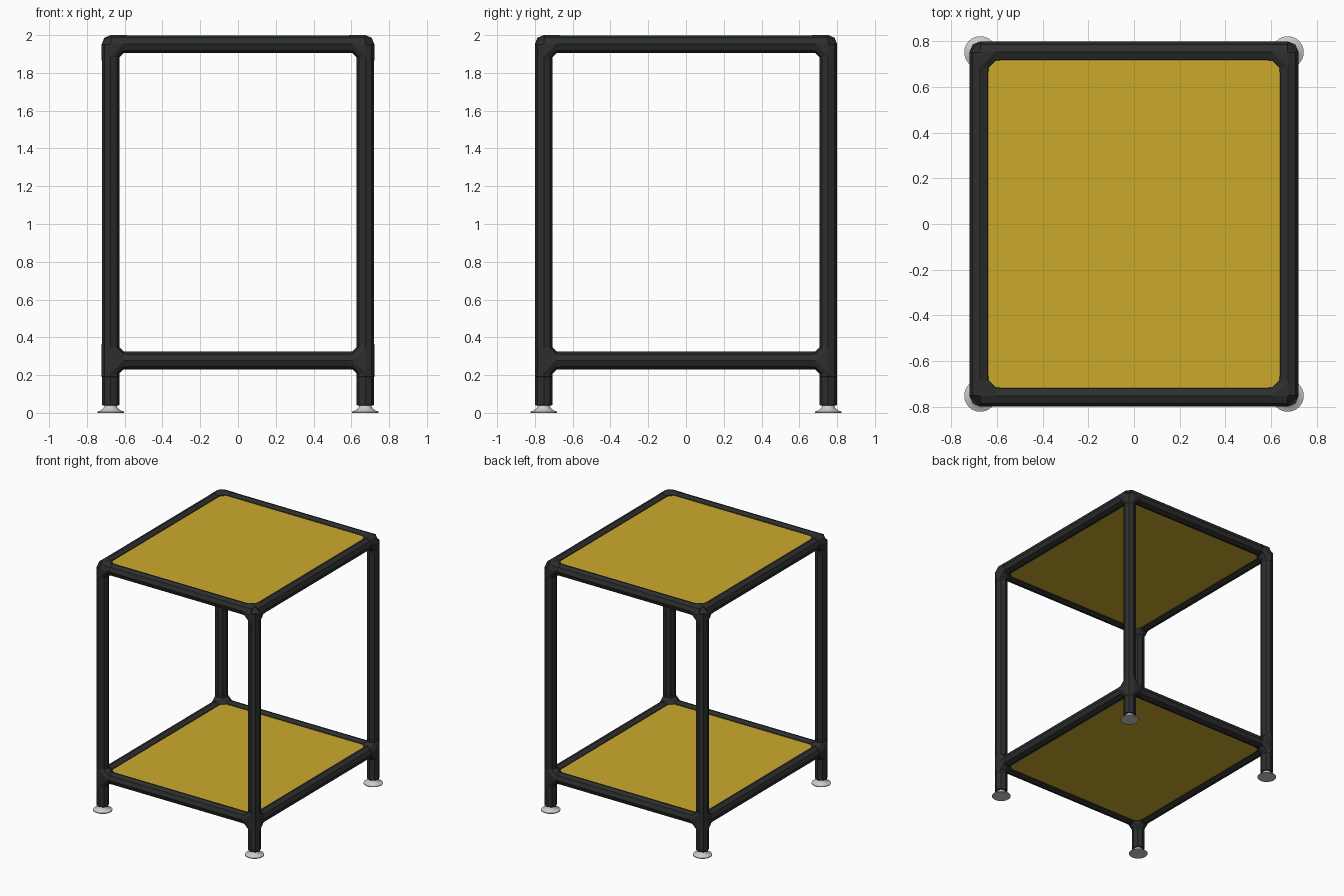
import bpy, bmesh, math
from mathutils import Vector

cube = bpy.data.objects.get("Cube")
if cube:
    bpy.data.objects.remove(cube, do_unlink=True)

R = 0.0475               # fitting radius
TUBE = 0.0465            # tube radius
CX, CY = 0.674, 0.753    # leg axes
TOP, LOW = 1.9525, 0.2775
ARM, HUB = 0.088, 0.068  # fitting arm length, hub reach


def material(name, rgb, roughness=0.6):
    m = bpy.data.materials.new(name)
    m.use_nodes = True
    m.diffuse_color = (*rgb, 1)
    shader = m.node_tree.nodes["Principled BSDF"]
    shader.inputs["Base Color"].default_value = (*rgb, 1)
    shader.inputs["Roughness"].default_value = roughness
    return m


black = material("black_plastic", (0.026, 0.027, 0.027))
yellow = material("yellow_board", (0.60, 0.40, 0.025))
grey = material("light_grey_metal", (0.60, 0.60, 0.59), 0.4)


def finish(name, bm, mat):
    bmesh.ops.recalc_face_normals(bm, faces=bm.faces)
    mesh = bpy.data.meshes.new(name)
    bm.to_mesh(mesh)
    bm.free()
    mesh.materials.append(mat)
    obj = bpy.data.objects.new(name, mesh)
    bpy.context.collection.objects.link(obj)
    return obj


def ring(centre, axis, radius):
    """Eight points around an axis-aligned direction, corners on the axes."""
    i = max(range(3), key=lambda k: abs(axis[k]))
    u, v = Vector((0, 0, 0)), Vector((0, 0, 0))
    u[(i + 1) % 3] = 1
    v[(i + 2) % 3] = 1
    steps = [k * math.pi / 4 for k in range(8)]
    return [centre + radius * (u * math.cos(a) + v * math.sin(a)) for a in steps]


def add_hull(bm, points):
    part = bmesh.new()
    for p in points:
        part.verts.new(p)
    result = bmesh.ops.convex_hull(part, input=part.verts)
    loose = {g for g in result["geom_interior"] if isinstance(g, bmesh.types.BMVert)}
    bmesh.ops.delete(part, geom=list(loose), context="VERTS")
    bmesh.ops.dissolve_limit(part, angle_limit=0.01, verts=part.verts, edges=part.edges)
    temp = bpy.data.meshes.new("temp")
    part.to_mesh(temp)
    part.free()
    bm.from_mesh(temp)
    bpy.data.meshes.remove(temp)


def add_tube(bm, start, end, radius, bevel=0.003):
    """Eight-sided bar with slightly eased ends."""
    axis = (end - start).normalized()
    points = []
    for p, d in ((start, axis), (end, -axis)):
        points += ring(p, axis, radius - bevel) + ring(p + d * bevel, axis, radius)
    add_hull(bm, points)


def tube(name, start, end):
    bm = bmesh.new()
    add_tube(bm, Vector(start), Vector(end), TUBE)
    return finish(name, bm, black)


def fitting(name, centre, directions):
    """Corner joint: a flared hub with one sleeve per direction."""
    bm = bmesh.new()
    c = Vector(centre)
    axes = [Vector((1, 0, 0)), Vector((0, 1, 0)), Vector((0, 0, 1))]
    hub = [c + a * s * R for a in axes for s in (-1, 1)]
    for d in map(Vector, directions):
        hub += ring(c + d * HUB, d, R)
        add_tube(bm, c, c + d * ARM, R, 0.002)
    add_hull(bm, hub)
    return finish(name, bm, black)


def foot(name, x, y):
    """Turned levelling foot with a flared base."""
    profile = [(0.07, 0), (0.07, 0.006), (0.054, 0.013), (0.04, 0.022),
               (0.033, 0.034), (0.033, 0.05)]
    n = 32
    bm = bmesh.new()
    loops = [[bm.verts.new((x + r * math.cos(math.tau * k / n),
                            y + r * math.sin(math.tau * k / n), z))
              for k in range(n)] for r, z in profile]
    for a, b in zip(loops, loops[1:]):
        for k in range(n):
            j = (k + 1) % n
            bm.faces.new((a[k], a[j], b[j], b[k]))
    bm.faces.new(loops[0])
    bm.faces.new(loops[-1])
    obj = finish(name, bm, grey)
    bpy.ops.object.select_all(action="DESELECT")
    obj.select_set(True)
    bpy.context.view_layer.objects.active = obj
    bpy.ops.object.shade_smooth_by_angle(angle=math.radians(35))


# Legs, joints and feet at the four corners
for sx, side in ((1, "left"), (-1, "right")):
    for sy, end in ((-1, "front"), (1, "back")):
        x, y = sx * CX, sy * CY
        tag = f"{end}_{side}"
        inward = [(-sx, 0, 0), (0, -sy, 0)]
        tube(f"{tag}_leg", (x, y, LOW + HUB), (x, y, TOP - HUB))
        tube(f"{tag}_leg_stub", (x, y, 0.04), (x, y, LOW - HUB))
        fitting(f"{tag}_top_joint", (x, y, TOP), inward + [(0, 0, -1)])
        fitting(f"{tag}_lower_joint", (x, y, LOW), inward + [(0, 0, 1), (0, 0, -1)])
        foot(f"{tag}_foot", x, y)

# Rails and boards on both levels
for level, z in (("top", TOP), ("lower", LOW)):
    for s, end, side in ((-1, "front", "right"), (1, "back", "left")):
        tube(f"{level}_{end}_rail", (-CX + HUB, s * CY, z), (CX - HUB, s * CY, z))
        tube(f"{level}_{side}_rail", (s * CX, -CY + HUB, z), (s * CX, CY - HUB, z))
    bm = bmesh.new()
    bmesh.ops.create_cube(bm, size=1)
    for v in bm.verts:
        v.co = Vector((v.co.x * 2 * (CX - 0.03), v.co.y * 2 * (CY - 0.03),
                       z + v.co.z * 0.056))
    finish(f"{level}_board", bm, yellow)
